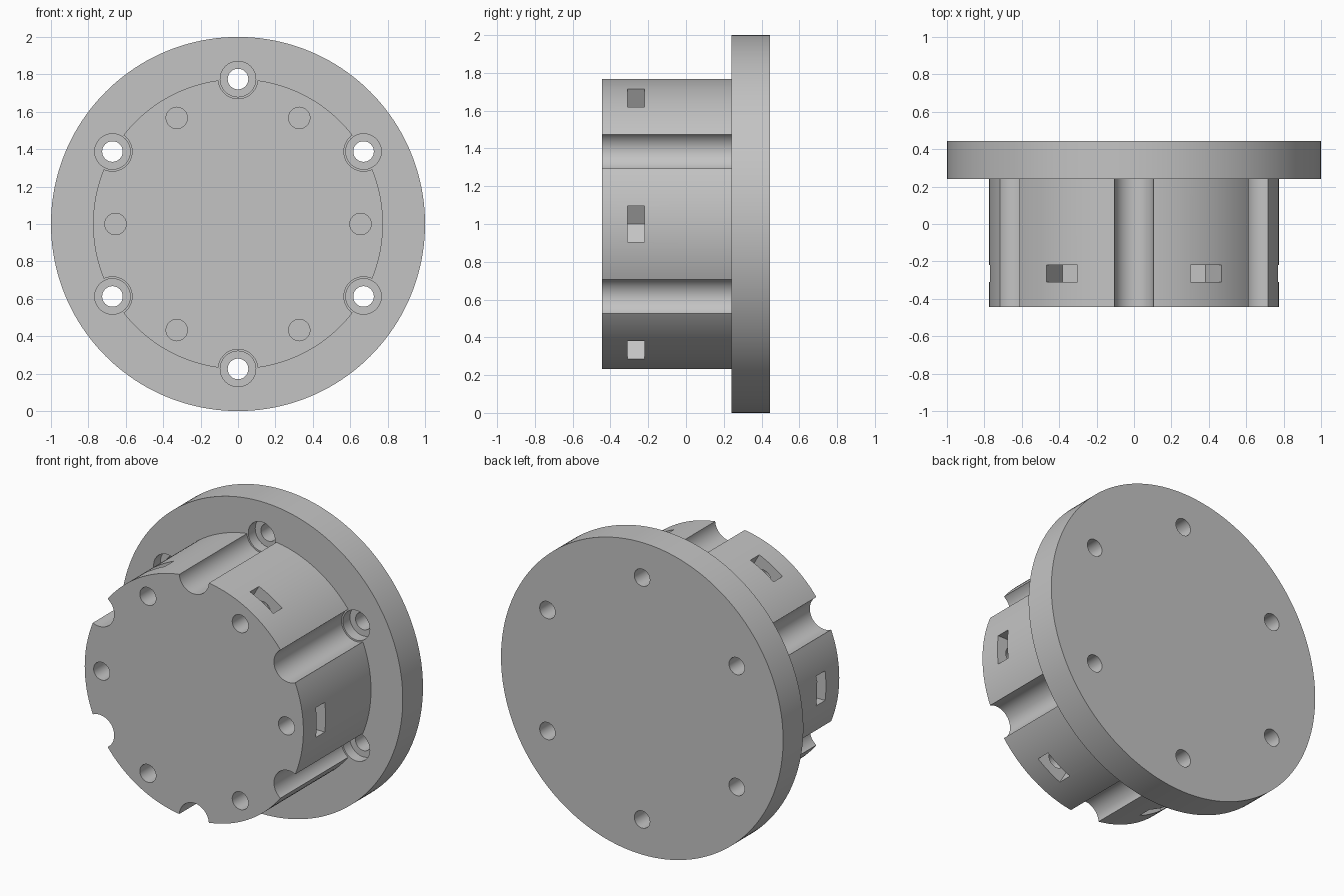
import bpy, bmesh
from math import cos, sin, pi, radians

if "Cube" in bpy.data.objects:
    bpy.data.objects.remove(bpy.data.objects["Cube"], do_unlink=True)

grey = bpy.data.materials.new("plain grey")
grey.use_nodes = True
colour = (0.55, 0.55, 0.55, 1)
grey.diffuse_color = colour
grey.node_tree.nodes["Principled BSDF"].inputs["Base Color"].default_value = colour

AXIS_Z = 1.0
FRONT, SEAT, BACK = -0.445, 0.24, 0.445
HUB_R, SCREW_R = 0.775, 0.655
BOLT_ANGLES = [radians(30 + 60 * i) for i in range(6)]
NUT_ANGLES = [radians(60 * i) for i in range(6)]


def circle(radius, distance=0, sides=48):
    """Circle outline, its centre moved out along the radial direction."""
    return [(distance + radius * cos(2 * pi * i / sides),
             radius * sin(2 * pi * i / sides)) for i in range(sides)]


def prism(name, outline, y0, y1, angles=(0,)):
    """Extrude an outline along y, repeated around the main axis."""
    bm = bmesh.new()
    for a in angles:
        ring = [(r * cos(a) - t * sin(a), AXIS_Z + r * sin(a) + t * cos(a))
                for r, t in outline]
        near = [bm.verts.new((x, y0, z)) for x, z in ring]
        far = [bm.verts.new((x, y1, z)) for x, z in ring]
        bm.faces.new(near)
        bm.faces.new(far[::-1])
        for i in range(len(ring)):
            j = (i + 1) % len(ring)
            bm.faces.new((near[i], far[i], far[j], near[j]))
    bmesh.ops.recalc_face_normals(bm, faces=bm.faces)
    mesh = bpy.data.meshes.new(name)
    bm.to_mesh(mesh)
    bm.free()
    mesh.materials.append(grey)
    obj = bpy.data.objects.new(name, mesh)
    bpy.context.collection.objects.link(obj)
    return obj


def activate(obj):
    bpy.ops.object.select_all(action='DESELECT')
    obj.select_set(True)
    bpy.context.view_layer.objects.active = obj


def cut(target, cutter):
    cutter.hide_render = True
    mod = target.modifiers.new(cutter.name, 'BOOLEAN')
    mod.operation, mod.solver, mod.object = 'DIFFERENCE', 'EXACT', cutter
    activate(target)
    bpy.ops.object.modifier_apply(modifier=mod.name)
    bpy.data.objects.remove(cutter, do_unlink=True)


# Mounting flange with counterbored bolt holes
flange = prism("flange", circle(1.0, sides=160), SEAT, BACK)
cut(flange, prism("bolt_holes", circle(0.055, HUB_R), 0, 1, BOLT_ANGLES))
cut(flange, prism("counterbores", circle(0.095, HUB_R), 0, SEAT + 0.07, BOLT_ANGLES))

# Hub with bolt clearance grooves, screw holes and captive nut slots
hub = prism("hub", circle(HUB_R, sides=160), FRONT, SEAT)
cut(hub, prism("grooves", circle(0.105, HUB_R), -1, 1, BOLT_ANGLES))
cut(hub, prism("screw_holes", circle(0.057, SCREW_R), -1, -0.1, NUT_ANGLES))
nut_outline = [(0.545, 0), (0.6, -0.095), (0.9, -0.095), (0.9, 0.095), (0.6, 0.095)]
cut(hub, prism("nut_slots", nut_outline, -0.31, -0.22, NUT_ANGLES))

for part in (flange, hub):
    activate(part)
    bpy.ops.object.shade_smooth_by_angle(angle=radians(30))
